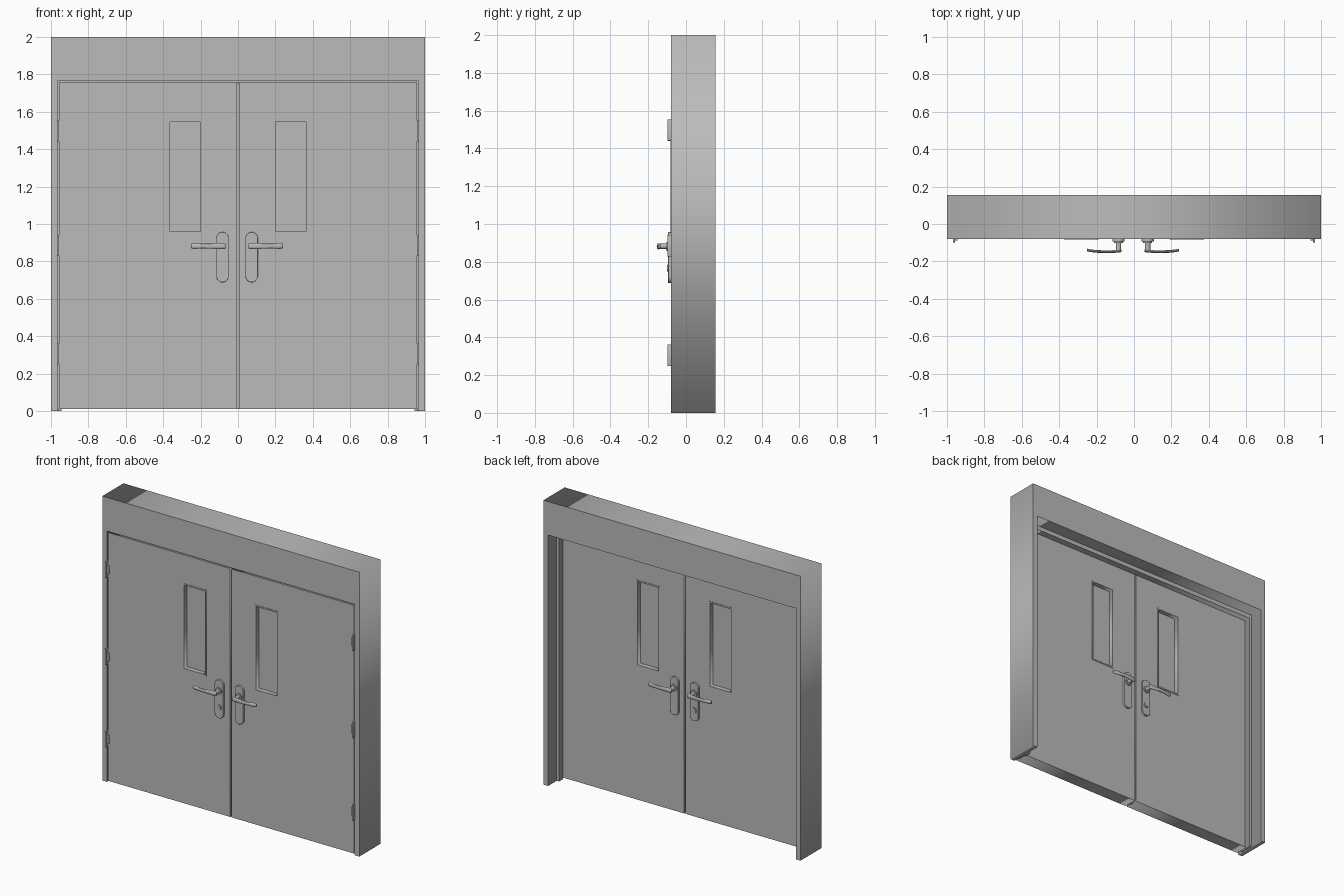
import bpy, bmesh, math
from mathutils import Matrix, Vector

cube = bpy.data.objects.get("Cube")
if cube:
    bpy.data.objects.remove(cube, do_unlink=True)

grey = bpy.data.materials.new("door grey")
grey.use_nodes = True
colour = (0.5, 0.5, 0.5, 1)
grey.diffuse_color = colour
grey.node_tree.nodes["Principled BSDF"].inputs["Base Color"].default_value = colour

FRONT, BACK = -0.08, 0.155      # wall faces
LEAF_BACK = 0.015               # rear face of the door leaves


def add_object(name, mesh, smooth=False):
    mesh.materials.clear()
    mesh.materials.append(grey)
    obj = bpy.data.objects.new(name, mesh)
    bpy.context.collection.objects.link(obj)
    if smooth:
        bpy.ops.object.select_all(action='DESELECT')
        obj.select_set(True)
        bpy.context.view_layer.objects.active = obj
        bpy.ops.object.shade_smooth_by_angle(angle=math.radians(35))
    return obj


def panel(name, loops, y0, y1, bevel=0, smooth=False):
    """Extrude outlines in x, z between two depths; inner loops become holes."""
    curve = bpy.data.curves.new(name, 'CURVE')
    curve.dimensions, curve.fill_mode = '2D', 'BOTH'
    curve.extrude = (y1 - y0) / 2
    for loop in loops:
        spline = curve.splines.new('POLY')
        spline.points.add(len(loop) - 1)
        for point, (x, z) in zip(spline.points, loop):
            point.co = (x, z, 0, 1)
        spline.use_cyclic_u = True
    temp = bpy.data.objects.new(name + "_outline", curve)
    bpy.context.collection.objects.link(temp)
    graph = bpy.context.evaluated_depsgraph_get()
    mesh = bpy.data.meshes.new_from_object(temp.evaluated_get(graph))
    bpy.data.objects.remove(temp, do_unlink=True)
    mesh.transform(Matrix.Translation((0, (y0 + y1) / 2, 0)) @ Matrix.Rotation(math.pi / 2, 4, 'X'))
    bm = bmesh.new()
    bm.from_mesh(mesh)
    bmesh.ops.remove_doubles(bm, verts=bm.verts, dist=1e-5)
    bmesh.ops.recalc_face_normals(bm, faces=bm.faces)
    bm.to_mesh(mesh)
    bm.free()
    obj = add_object(name, mesh, smooth)
    if bevel:
        mod = obj.modifiers.new("soft edge", 'BEVEL')
        mod.width, mod.segments = bevel, 2
    return obj


def rect(x0, x1, z0, z1):
    return [(x0, z0), (x1, z0), (x1, z1), (x0, z1)]


def arch(half_out, top_out, half_in, top_in):
    return [(-half_out, 0), (-half_out, top_out), (half_out, top_out), (half_out, 0),
            (half_in, 0), (half_in, top_in), (-half_in, top_in), (-half_in, 0)]


def capsule(x, z0, z1, r, steps=12):
    ends = ((z1 - r, 0), (z0 + r, math.pi))
    return [(x + r * math.cos(start + math.pi * i / steps), z + r * math.sin(start + math.pi * i / steps))
            for z, start in ends for i in range(steps + 1)]


def disc(x, z, r):
    return [(x + r * math.cos(math.tau * i / 24), z + r * math.sin(math.tau * i / 24)) for i in range(24)]


def lever(name, stations, thickness):
    """Skin oval rings through (x, y, half height) stations."""
    bm = bmesh.new()
    rings = []
    for x, y, h in stations:
        rings.append([bm.verts.new((x, y + thickness * math.cos(a), 0.882 + h * math.sin(a)))
                      for a in (math.tau * i / 12 for i in range(12))])
    for a, b in zip(rings, rings[1:]):
        for i in range(12):
            j = (i + 1) % 12
            bm.faces.new((a[i], a[j], b[j], b[i]))
    bm.faces.new(rings[0])
    bm.faces.new(rings[-1])
    bmesh.ops.recalc_face_normals(bm, faces=bm.faces)
    mesh = bpy.data.meshes.new(name)
    bm.to_mesh(mesh)
    bm.free()
    return add_object(name, mesh, True)


# Wall surround and the stop frame behind the leaves
panel("wall", [arch(1, 2, 0.964, 1.764)], FRONT, BACK)
panel("frame_stop", [arch(0.964, 1.764, 0.945, 1.735)], LEAF_BACK, 0.06)
panel("frame_seal", [arch(0.964, 1.764, 0.957, 1.757)], -0.04, LEAF_BACK)
panel("meeting_strip", [rect(-0.006, 0.006, 0.01, 1.755)], -0.05, -0.01)

for side, s in (("left", 1), ("right", -1)):
    # Door leaf with a glazed opening
    hole = rect(s * 0.2, s * 0.363, 0.96, 1.545)
    panel(side + "_leaf", [rect(s * 0.005, s * 0.957, 0.01, 1.756), hole], FRONT, LEAF_BACK)
    panel(side + "_glass", [rect(s * 0.198, s * 0.365, 0.958, 1.547)], -0.05, -0.015)
    rim = [rect(s * 0.19, s * 0.373, 0.95, 1.555), hole]
    panel(side + "_front_window_rim", rim, FRONT - 0.003, FRONT)
    panel(side + "_back_window_rim", rim, LEAF_BACK, LEAF_BACK + 0.003)

    # Hinges
    for level, z in (("lower", 0.305), ("middle", 0.885), ("upper", 1.497)):
        panel(f"{side}_{level}_hinge_barrel", [rect(s * 0.956, s * 0.968, z - 0.057, z + 0.057)],
              FRONT - 0.018, FRONT + 0.01, 0.003)
        panel(f"{side}_{level}_hinge_leaf", [rect(s * 0.944, s * 0.958, z - 0.03, z + 0.03)],
              FRONT - 0.008, FRONT + 0.005)

    # Handle sets on both faces
    cx = 0.073 if s > 0 else -0.083
    for face, base, d in (("front", FRONT, -1), ("back", LEAF_BACK, 1)):
        name = f"{side}_{face}_"

        def layer(part, loop, a, b, bevel=0):
            panel(name + part, [loop], *sorted((base + d * a, base + d * b)), bevel, True)

        layer("handle_plate", capsule(cx, 0.688, 0.957, 0.033), -0.002, 0.014, 0.003)
        layer("handle_collar", disc(cx, 0.882, 0.024), 0.012, 0.022)
        layer("handle_neck", disc(cx, 0.882, 0.014), 0.02, 0.064)
        if s < 0:
            layer("lock_ring", disc(cx, 0.765, 0.02), 0.012, 0.018)
            layer("lock_core", disc(cx, 0.765, 0.014), 0.016, 0.02)
        stations = [(cx + s * u, base + d * v, h) for u, v, h in (
            (-0.017, 0.062, 0.012), (-0.012, 0.064, 0.016), (0.02, 0.067, 0.016), (0.06, 0.068, 0.014),
            (0.11, 0.067, 0.013), (0.15, 0.063, 0.015), (0.164, 0.06, 0.013), (0.168, 0.059, 0.008))]
        lever(name + "handle_lever", stations, 0.007)
